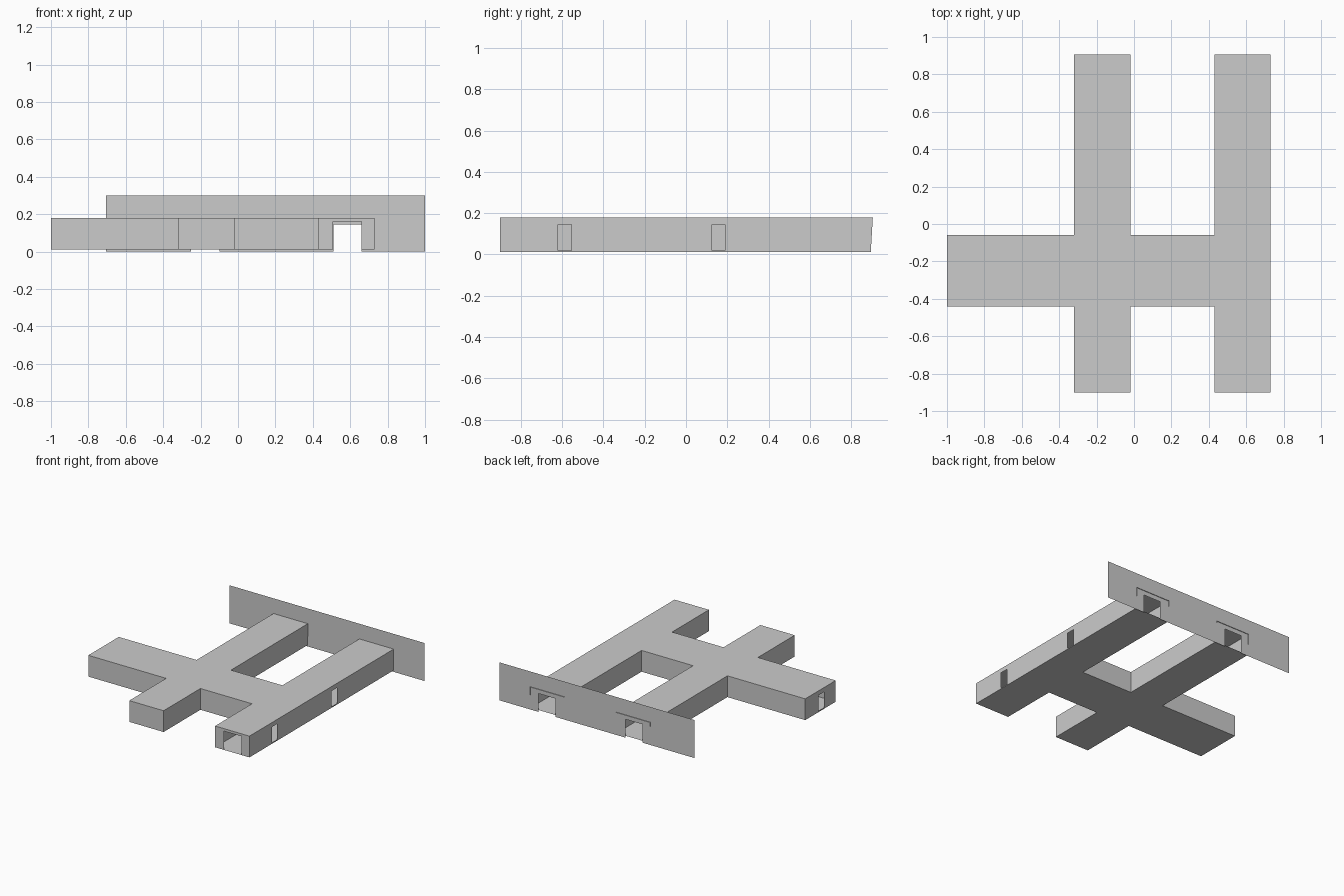
import bpy, bmesh
from mathutils import Vector

if "Cube" in bpy.data.objects:
    bpy.data.objects.remove(bpy.data.objects["Cube"])

FLOOR, ROOF = 0.012, 0.18


def finish(name, bm):
    bmesh.ops.remove_doubles(bm, verts=bm.verts, dist=0.0001)
    mesh = bpy.data.meshes.new(name)
    bm.to_mesh(mesh)
    bm.free()
    obj = bpy.data.objects.new(name, mesh)
    bpy.context.collection.objects.link(obj)
    return obj


def panel(bm, p, q, z0, z1, doors=()):
    """Upright wall from p to q; doors are (start, end, sill, head) measured along it."""
    p, q = Vector(p), Vector(q)
    length = (q - p).length
    step = (q - p) / length

    def rect(a, b, lo, hi):
        if b - a > 1e-5 and hi - lo > 1e-5:
            corners = ((a, lo), (b, lo), (b, hi), (a, hi))
            bm.faces.new([bm.verts.new((*(p + step * s), z)) for s, z in corners])

    at = 0
    for a, b, sill, head in doors:
        rect(at, a, z0, z1)
        rect(a, b, z0, sill)
        rect(a, b, head, z1)
        at = b
    rect(at, length, z0, z1)


# Corridor plan, counter-clockwise
plan = [(-1, -.44), (-.32, -.44), (-.32, -.9), (-.02, -.9),
        (-.02, -.44), (.43, -.44), (.43, -.9), (.73, -.9),
        (.73, .9), (.43, .9), (.43, -.06), (-.02, -.06),
        (-.02, .9), (-.32, .9), (-.32, -.06), (-1, -.06)]
doors = {6: [(.077, .23, FLOOR, .16)],                              # front entrance
         7: [(.28, .345, .02, .145), (1.025, 1.09, .02, .145)],     # right side doors
         15: [(.165, .235, .02, .145)]}                             # left end door
open_ends = (8, 12)                                                 # closed by the back wall

# Corridor walls
bm = bmesh.new()
for i, p in enumerate(plan):
    if i not in open_ends:
        panel(bm, p, plan[(i + 1) % len(plan)], FLOOR, ROOF, doors.get(i, ()))
# Slightly leaning back ends
for v in bm.verts:
    if v.co.y > .89:
        v.co.y += .005 if v.co.z > .1 else -.005
finish("corridor_walls", bm)

# Floor and roof slabs
for name, z, shift in (("floor", FLOOR, -.005), ("roof", ROOF, .005)):
    bm = bmesh.new()
    face = bm.faces.new([bm.verts.new((x, y + (shift if y > .89 else 0), z)) for x, y in plan])
    if name == "floor":
        face.normal_flip()
    finish(name, bm)

# Tall back wall with two doorways
bm = bmesh.new()
right, left = 1.0, -.705
panel(bm, (right, .9), (left, .9), 0, .3,
      [(right - b, right - a, 0, .145) for a, b in ((.51, .66), (-.25, -.10))])
finish("back_wall", bm)
